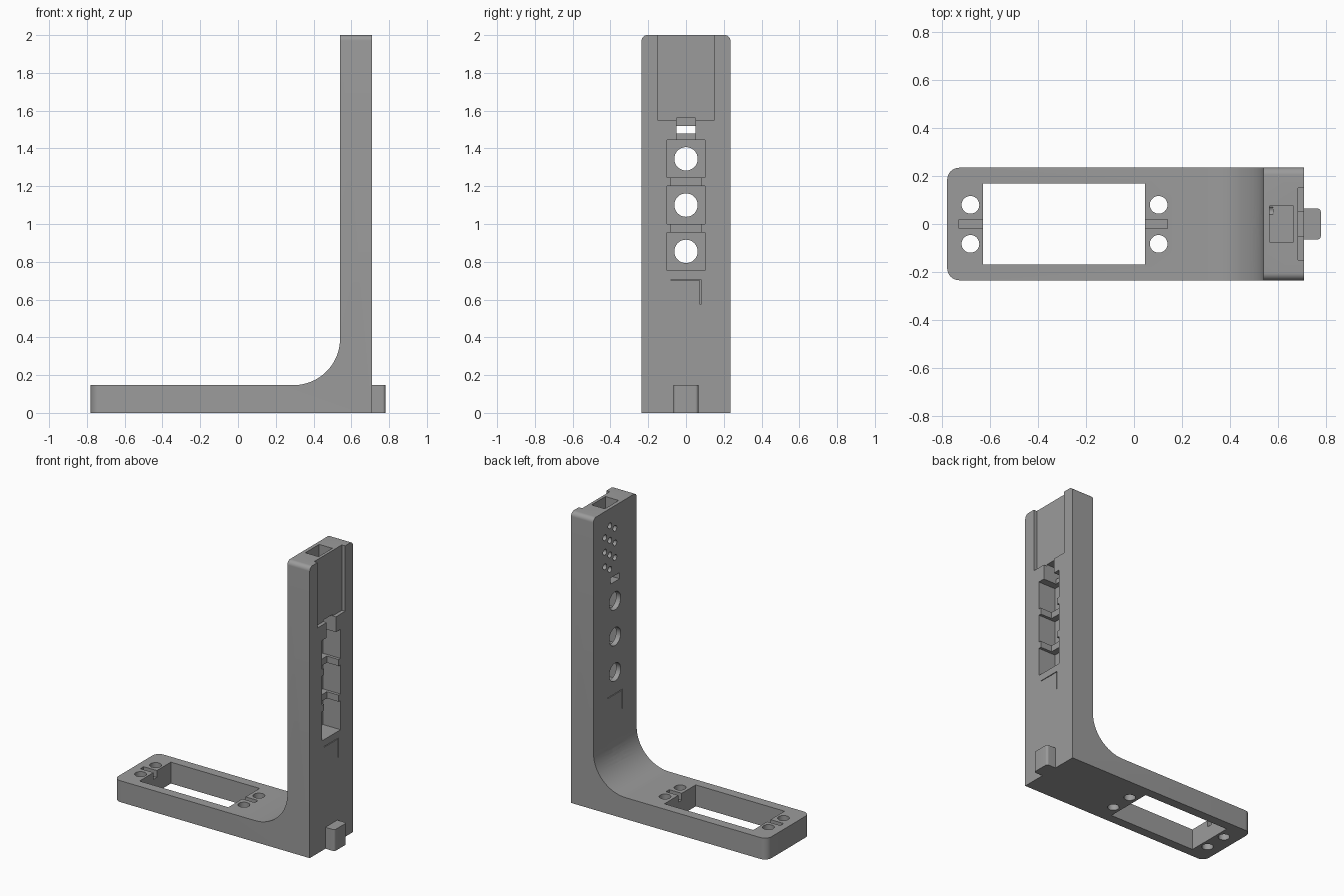
import bpy, bmesh, math

if "Cube" in bpy.data.objects:
    bpy.data.objects.remove(bpy.data.objects["Cube"])

grey = bpy.data.materials.new("mid_grey")
grey.diffuse_color = (0.33, 0.33, 0.33, 1)
grey.use_nodes = True
grey.node_tree.nodes["Principled BSDF"].inputs["Base Color"].default_value = grey.diffuse_color


def obj_from(bm, name):
    bmesh.ops.recalc_face_normals(bm, faces=bm.faces)
    me = bpy.data.meshes.new(name)
    bm.to_mesh(me)
    bm.free()
    me.materials.append(grey)
    ob = bpy.data.objects.new(name, me)
    bpy.context.collection.objects.link(ob)
    return ob


def add_box(bm, x, y, z):
    vs = bmesh.ops.create_cube(bm, size=1)["verts"]
    for v in vs:
        for i, (lo, hi) in enumerate((x, y, z)):
            v.co[i] = lo if v.co[i] < 0 else hi


def round_edges(bm, rule, radius):
    edges = [e for e in bm.edges if rule(*[v.co for v in e.verts])]
    bmesh.ops.bevel(bm, geom=edges, offset=radius, segments=8,
                    profile=0.5, affect='EDGES')


def cut(ob, bm):
    cutter = obj_from(bm, "cutter")
    cutter.hide_render = True
    mod = ob.modifiers.new("cut", 'BOOLEAN')
    mod.operation, mod.solver, mod.object = 'DIFFERENCE', 'EXACT', cutter
    bpy.context.view_layer.objects.active = ob
    bpy.ops.object.modifier_apply(modifier=mod.name)
    bpy.data.objects.remove(cutter)


def cut_box(ob, x, y, z):
    bm = bmesh.new()
    add_box(bm, x, y, z)
    cut(ob, bm)


def cut_hole(ob, axis, a, b, r, lo, hi, n=32):
    """Round hole along an axis; a, b are the other two coordinates in x, y, z order."""
    bm = bmesh.new()
    bmesh.ops.create_cone(bm, cap_ends=True, segments=n, radius1=r, radius2=r, depth=1)
    for v in bm.verts:
        p, q, t = v.co.x + a, v.co.y + b, lo if v.co.z < 0 else hi
        v.co = {'x': (t, p, q), 'y': (p, t, q), 'z': (p, q, t)}[axis]
    cut(ob, bm)


# L-shaped bracket: side profile with a curved inner corner
pts = [(-0.78, 0), (0.71, 0), (0.71, 2), (0.54, 2)]
for i in range(17):
    a = math.radians(90 * i / 16)
    pts.append((0.295 + 0.245 * math.cos(a), 0.392 - 0.245 * math.sin(a)))
pts.append((-0.78, 0.147))
bm = bmesh.new()
face = bm.faces.new([bm.verts.new((x, -0.235, z)) for x, z in pts])
ext = bmesh.ops.extrude_face_region(bm, geom=[face])["geom"]
for v in ext:
    if isinstance(v, bmesh.types.BMVert):
        v.co.y = 0.235
round_edges(bm, lambda p, q: max(p.x, q.x) < -0.77 and abs(p.z - q.z) > 0.1, 0.05)
round_edges(bm, lambda p, q: min(p.z, q.z) > 1.99 and abs(p.x - q.x) > 0.1, 0.03)
bracket = obj_from(bm, "bracket")

# Base: window, screw holes and shallow end slots
cut_box(bracket, (-0.63, 0.045), (-0.17, 0.17), (-0.1, 0.3))
for x in (-0.683, 0.103):
    for y in (-0.083, 0.08):
        cut_hole(bracket, 'z', x, y, 0.037, -0.1, 0.3)
cut_box(bracket, (-0.73, -0.60), (-0.018, 0.018), (0.1, 0.3))
cut_box(bracket, (0.03, 0.14), (-0.018, 0.018), (0.1, 0.3))

# Upright: cover recess with side grooves, and the chamber open at the top
cut_box(bracket, (0.685, 0.8), (-0.15, 0.15), (1.55, 2.1))
cut_box(bracket, (0.565, 0.665), (-0.075, 0.075), (1.57, 2.1))

# Button pockets with round openings, linked by wiring channels
for z in (0.855, 1.1, 1.345):
    cut_box(bracket, (0.575, 0.8), (-0.1, 0.1), (z - 0.1, z + 0.1))
    cut_hole(bracket, 'x', 0, z, 0.062, 0.4, 0.6)
for z in (0.977, 1.222):
    cut_box(bracket, (0.62, 0.8), (-0.08, 0.08), (z - 0.03, z + 0.03))
cut_box(bracket, (0.61, 0.8), (-0.05, 0.05), (1.43, 1.56))
cut_box(bracket, (0.4, 0.8), (-0.05, 0.05), (1.478, 1.52))

# Round grille on the inner face
for j in range(-2, 3):
    for k in range(-2, 3):
        y, z = 0.055 * j, 0.039 * j + 0.1 * k
        if math.hypot(y, z) < 0.18:
            cut_hole(bracket, 'x', y, 1.743 + z, 0.02, 0.4, 0.58, 14)

# Cable hole with wide inner bore, and cross pin hole
cut_hole(bracket, 'x', 0, 0.322, 0.036, 0.3, 0.9)
cut_hole(bracket, 'x', 0, 0.322, 0.067, 0.3, 0.6)
cut_hole(bracket, 'y', 0.625, 0.64, 0.027, -0.4, 0.4)

# Thin corner-shaped slits on both faces of the upright
for x, s in (((0.69, 0.8), 1), ((0.4, 0.56), -1)):
    cut_box(bracket, x, (-0.08, 0.08), (0.702, 0.707))
    cut_box(bracket, x, sorted((s * 0.075, s * 0.08)), (0.575, 0.707))

# Rear tab at the foot
bm = bmesh.new()
add_box(bm, (0.70, 0.78), (-0.065, 0.065), (0, 0.147))
round_edges(bm, lambda p, q: min(p.x, q.x) > 0.77 and abs(p.z - q.z) > 0.1, 0.015)
tab = obj_from(bm, "rear_tab")

# Smooth the rounded surfaces, keep edges sharp
for ob in (bracket, tab):
    bpy.ops.object.select_all(action='DESELECT')
    ob.select_set(True)
    bpy.context.view_layer.objects.active = ob
    bpy.ops.object.shade_smooth_by_angle(angle=math.radians(30))
